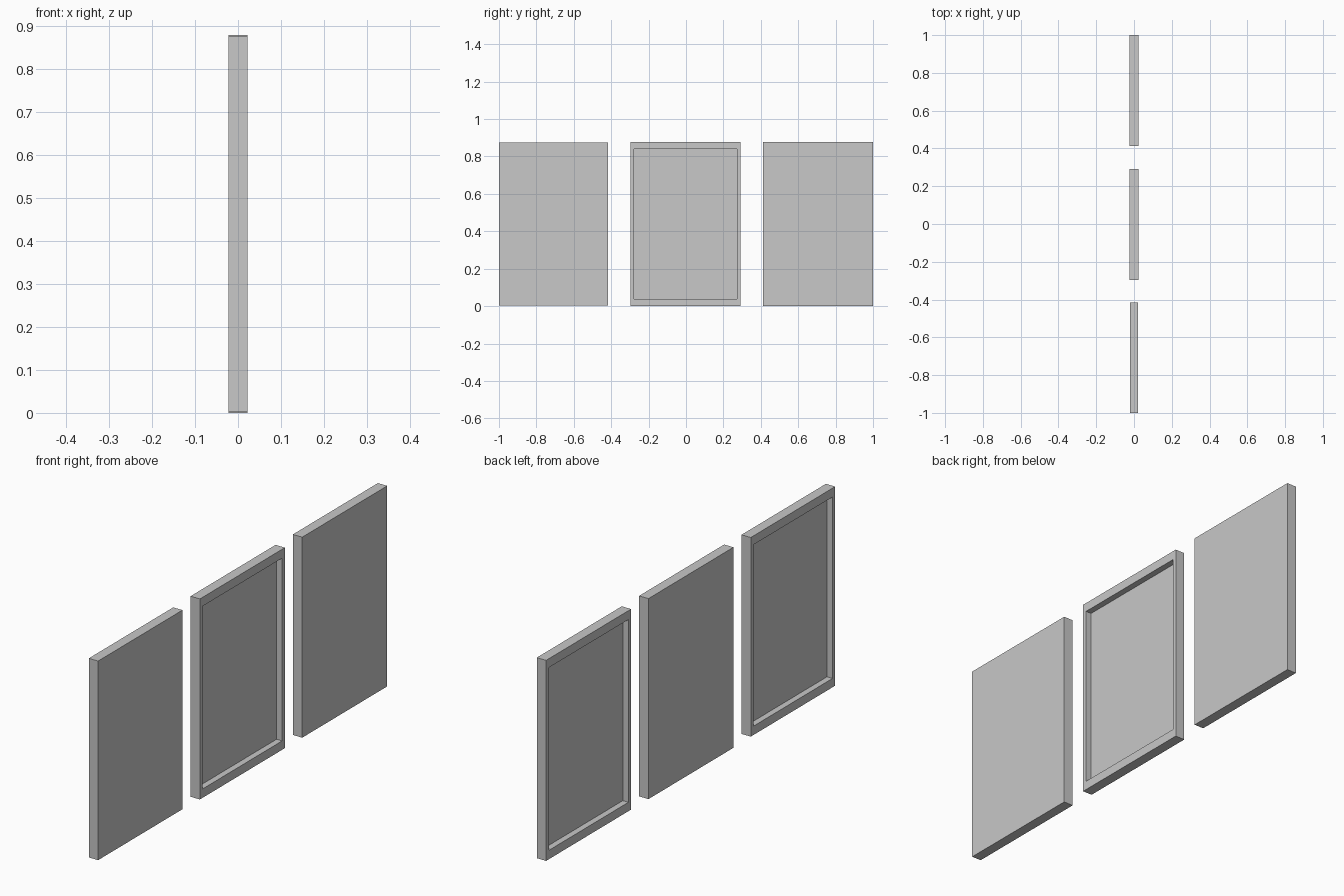
import bpy
import bmesh

cube = bpy.data.objects.get("Cube")
if cube:
    bpy.data.objects.remove(cube, do_unlink=True)

grey = bpy.data.materials.new("plain grey")
grey.use_nodes = True
grey.diffuse_color = (0.58, 0.58, 0.58, 1)
grey.node_tree.nodes["Principled BSDF"].inputs["Base Color"].default_value = grey.diffuse_color

# Shared panel proportions
WIDTH, HEIGHT, THICK = 0.588, 0.878, 0.045
SIDE_RIM, END_RIM, DEPTH = 0.026, 0.039, 0.027


def panel(name, y, side, size=1.0):
    """Upright tray whose recess opens towards side (+1 or -1 along x)."""
    w, h, t = WIDTH * size, HEIGHT * size, THICK * size
    bm = bmesh.new()
    bmesh.ops.create_cube(bm, size=1)
    bmesh.ops.scale(bm, vec=(t, w, h), verts=bm.verts)
    bm.normal_update()

    # Rim, then recessed floor
    face = max(bm.faces, key=lambda f: f.normal.x * side)
    bmesh.ops.inset_region(bm, faces=[face], thickness=SIDE_RIM * size)
    for v in face.verts:
        v.co.z *= (h / 2 - END_RIM * size) / abs(v.co.z)
    floor = bmesh.ops.extrude_discrete_faces(bm, faces=[face])["faces"][0]
    bmesh.ops.translate(bm, vec=(-side * DEPTH * size, 0, 0), verts=floor.verts)
    bmesh.ops.recalc_face_normals(bm, faces=bm.faces)

    mesh = bpy.data.meshes.new(name)
    bm.to_mesh(mesh)
    bm.free()
    mesh.materials.append(grey)
    obj = bpy.data.objects.new(name, mesh)
    obj.location = (0, y, HEIGHT / 2)
    bpy.context.collection.objects.link(obj)


# Row of three panels, the middle one turned around
panel("front_panel", -0.708, -1, 0.993)
panel("middle_panel", -0.002, 1)
panel("back_panel", 0.706, -1)
